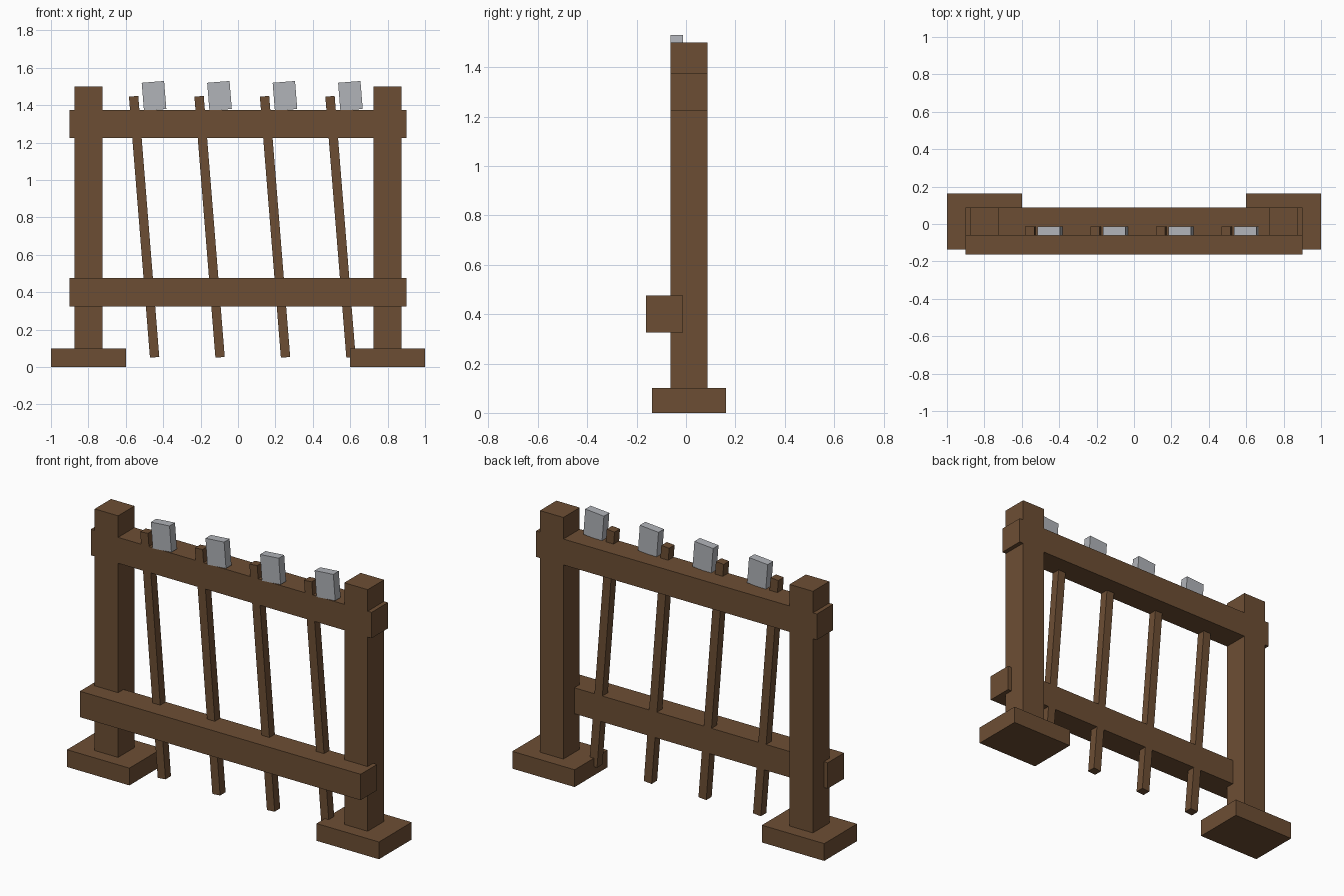
import bpy
import math

if "Cube" in bpy.data.objects:
    bpy.data.objects.remove(bpy.data.objects["Cube"])


def material(name, rgb):
    m = bpy.data.materials.new(name)
    m.diffuse_color = (*rgb, 1.0)
    m.use_nodes = True
    m.node_tree.nodes["Principled BSDF"].inputs["Base Color"].default_value = m.diffuse_color
    return m


WOOD = material("brown wood", (0.152, 0.076, 0.034))
METAL = material("grey metal", (0.44, 0.455, 0.485))
Y = 0.0125               # centre line of the frame
TILT = math.radians(-4.6)  # lean of the stakes


def box(name, size, loc, mat, tilt=0.0):
    bpy.ops.mesh.primitive_cube_add(size=1, location=loc)
    ob = bpy.context.object
    ob.name = name
    for v in ob.data.vertices:
        v.co = [c * s for c, s in zip(v.co, size)]
    ob.rotation_euler[1] = tilt
    ob.data.materials.append(mat)
    return ob


# Feet and posts on both sides
for side, s in (("left", -1), ("right", 1)):
    box(side + "_foot", (0.4, 0.3, 0.1), (s * 0.8, Y, 0.05), WOOD)
    box(side + "_post", (0.15, 0.15, 1.45), (s * 0.8, Y, 0.775), WOOD)

# Upper rail through the posts, lower rail set forward
box("upper_rail", (1.8, 0.15, 0.15), (0, Y, 1.3), WOOD)
box("lower_rail", (1.8, 0.15, 0.15), (0, Y - 0.1, 0.4), WOOD)

# Leaning stakes, each with a metal plate beside its top
for i in range(4):
    x = -0.5 + i * 0.35
    box(f"stake_{i + 1}", (0.05, 0.05, 1.4), (x - 0.002, Y - 0.05, 0.75), WOOD, TILT)
    box(f"plate_{i + 1}", (0.12, 0.05, 0.15), (x + 0.051, Y - 0.05, 1.45), METAL, TILT)
